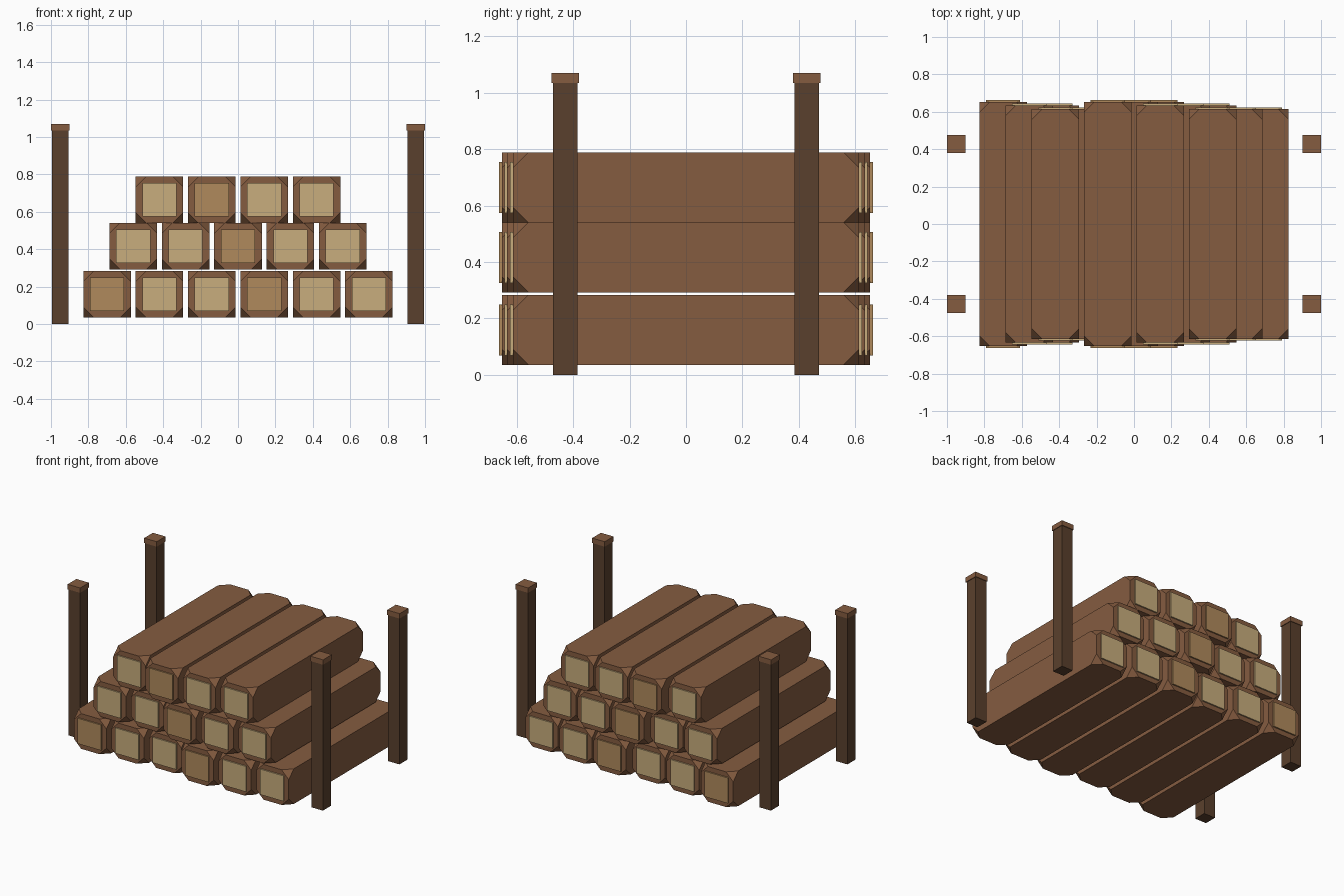
import bpy, bmesh

if "Cube" in bpy.data.objects:
    bpy.data.objects.remove(bpy.data.objects["Cube"])


def material(name, rgb):
    m = bpy.data.materials.new(name)
    m.diffuse_color = (*rgb, 1)
    m.use_nodes = True
    m.node_tree.nodes["Principled BSDF"].inputs["Base Color"].default_value = m.diffuse_color
    return m


BARK = material("bark_brown", (0.235, 0.107, 0.051))
POST = material("dark_post_wood", (0.102, 0.051, 0.026))
LIGHT = material("light_cut_wood", (0.578, 0.418, 0.205))
TAN = material("tan_cut_wood", (0.434, 0.254, 0.107))


def box(name, centre, size, mat, corner_cut=0):
    bm = bmesh.new()
    bmesh.ops.create_cube(bm, size=1)
    bmesh.ops.scale(bm, vec=size, verts=bm.verts)
    if corner_cut:
        bmesh.ops.bevel(bm, geom=bm.verts[:], offset=corner_cut,
                        offset_type='OFFSET', segments=1, affect='VERTICES')
    bmesh.ops.recalc_face_normals(bm, faces=bm.faces)
    me = bpy.data.meshes.new(name)
    bm.to_mesh(me)
    bm.free()
    me.materials.append(mat)
    ob = bpy.data.objects.new(name, me)
    ob.location = centre
    bpy.context.collection.objects.link(ob)
    return ob


# Stacked logs: three rows, three alternating lengths, a sawn plate on each end
HALF_LENGTHS = (0.653, 0.634, 0.614)
for row, (count, z) in enumerate([(6, 0.159), (5, 0.416), (4, 0.664)]):
    for i in range(count):
        x = (i - (count - 1) / 2) * 0.28
        k = (row + i) % 3
        half = HALF_LENGTHS[k]
        box(f"log_{row}_{i}", (x, 0, z), (0.254, 2 * half, 0.249), BARK, 0.056)
        for side, label in ((-1, "front"), (1, "back")):
            box(f"cut_end_{label}_{row}_{i}", (x, side * (half + 0.0045), z),
                (0.183, 0.0098, 0.180), TAN if k == 0 else LIGHT)

# Four corner posts with caps
for sx in (-1, 1):
    for sy in (-1, 1):
        tag = ("left" if sx < 0 else "right") + ("_front" if sy < 0 else "_back")
        box(f"post_{tag}", (sx * 0.951, sy * 0.428, 0.5175), (0.088, 0.088, 1.035), POST)
        box(f"post_cap_{tag}", (sx * 0.951, sy * 0.428, 1.0525), (0.098, 0.098, 0.035), BARK)
